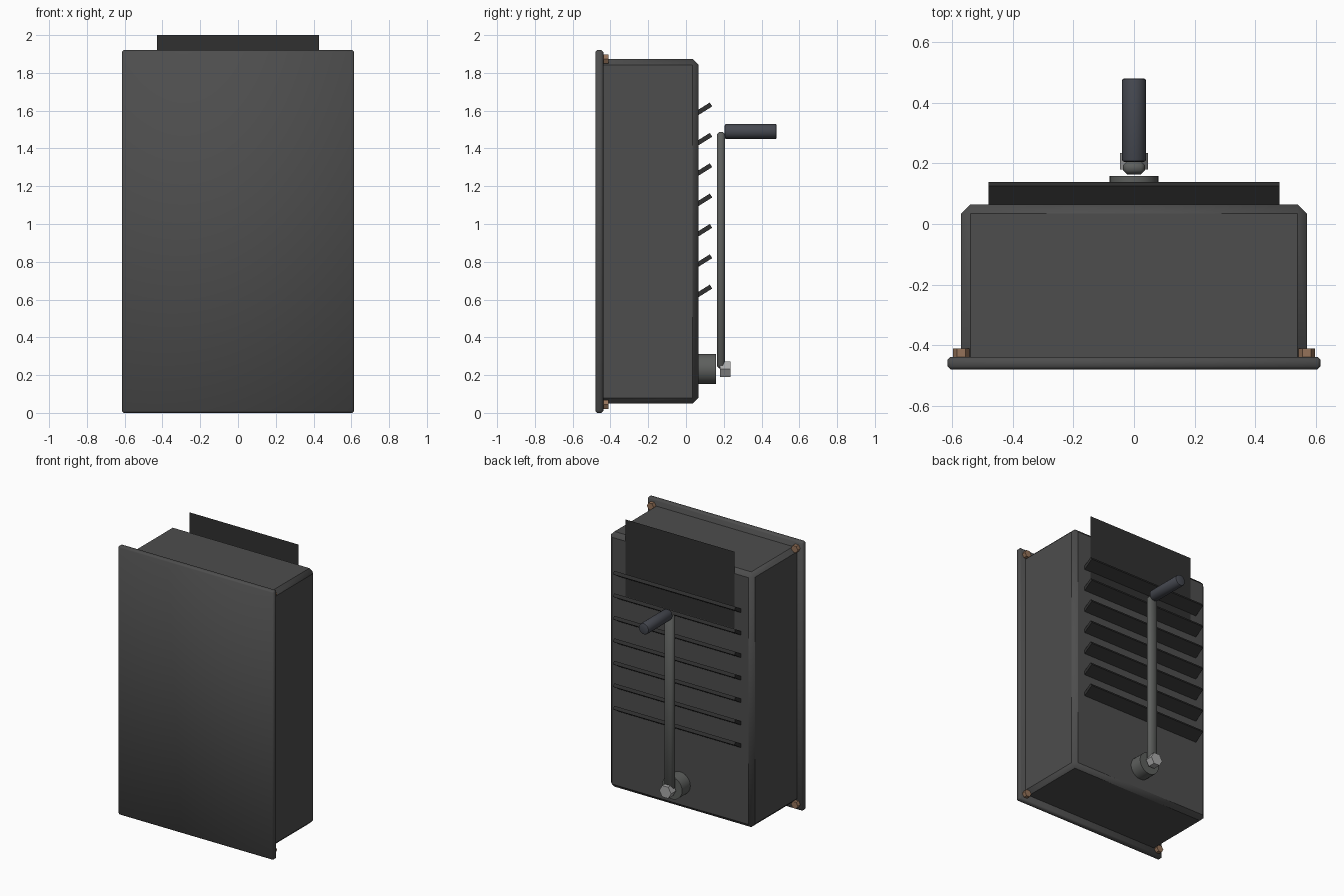
import bpy, math

if "Cube" in bpy.data.objects:
    bpy.data.objects.remove(bpy.data.objects["Cube"])


def material(name, rgb):
    m = bpy.data.materials.new(name)
    m.diffuse_color = (*rgb, 1)
    m.use_nodes = True
    m.node_tree.nodes["Principled BSDF"].inputs["Base Color"].default_value = m.diffuse_color
    return m


DARK = material("dark_metal", (0.075, 0.075, 0.075))
BLACK = material("black_panel", (0.03, 0.03, 0.03))
STEEL = material("steel", (0.11, 0.115, 0.11))
BRIGHT = material("bright_steel", (0.4, 0.4, 0.4))
GRIP = material("grip", (0.06, 0.065, 0.08))
COPPER = material("copper", (0.3, 0.17, 0.1))


def finish(o, name, mat, bevel, angle, segments=1):
    o.name = name
    o.data.materials.append(mat)
    if bevel:
        mod = o.modifiers.new("bevel", 'BEVEL')
        mod.width, mod.segments = bevel, segments
        mod.limit_method = 'ANGLE'
        mod.angle_limit = math.radians(40)
        bpy.ops.object.modifier_apply(modifier=mod.name)
    bpy.ops.object.shade_smooth_by_angle(angle=math.radians(angle))
    return o


def box(name, lo, hi, mat, bevel=0, angle=50):
    centre = [(a + b) / 2 for a, b in zip(lo, hi)]
    bpy.ops.mesh.primitive_cube_add(size=1, location=centre)
    o = bpy.context.object
    o.scale = [b - a for a, b in zip(lo, hi)]
    bpy.ops.object.transform_apply(location=False, rotation=False, scale=True)
    return finish(o, name, mat, bevel, angle)


def rod(name, x, z, y0, y1, r, sides, mat, bevel=0, angle=35, segments=1):
    """Cylinder along y; hexes get their corners on the x axis."""
    bpy.ops.mesh.primitive_cylinder_add(
        vertices=sides, radius=r, depth=y1 - y0, location=(x, (y0 + y1) / 2, z),
        rotation=(math.pi / 2, 0, 0))
    o = bpy.context.object
    bpy.ops.object.transform_apply(location=False, rotation=True, scale=False)
    if sides == 6:
        o.rotation_euler[1] = math.pi / 6
    return finish(o, name, mat, bevel, angle, segments)


# Flange plate on the front and the housing behind it
box("front_plate", (-0.615, -0.48, 0), (0.615, -0.438, 1.92), DARK, 0.01)
body = box("housing", (-0.57, -0.46, 0.05), (0.57, 0.065, 1.873), DARK)
body.data.attributes.new("bevel_weight_edge", 'FLOAT', 'EDGE')
weights = body.data.attributes["bevel_weight_edge"].data
for e in body.data.edges:
    hidden = all(body.data.vertices[v].co.y < 0 for v in e.vertices)
    weights[e.index].value = 0.0 if hidden else 1.0
mod = body.modifiers.new("bevel", 'BEVEL')
mod.limit_method, mod.width, mod.segments = 'WEIGHT', 0.03, 1
bpy.ops.object.modifier_apply(modifier=mod.name)
bpy.ops.object.shade_smooth_by_angle(angle=math.radians(60))

# Corner bolts
for x in (-0.57, 0.57):
    for z in (0.045, 1.873):
        rod("corner_bolt", x, z, -0.445, -0.41, 0.027, 6, COPPER)

# Tilted louvre slats
tilt = math.radians(32)
for i in range(7):
    o = box("louvre", (-0.48, -0.05, -0.012), (0.48, 0.05, 0.012), BLACK, 0, 30)
    o.location = (0, 0.09, 0.642 + 0.1607 * i)
    o.rotation_euler[0] = tilt

# Thin label sheet
bpy.ops.mesh.primitive_plane_add(size=1, location=(0, 0.067, 1.725),
                                 rotation=(-math.pi / 2, 0, 0))
sheet = bpy.context.object
sheet.scale = (0.86, 0.55, 1)
sheet.name = "back_sheet"
sheet.data.materials.append(BLACK)

# Crank: hub, arm, nut and grip
rod("crank_hub", 0, 0.232, 0.05, 0.158, 0.08, 24, STEEL)
box("crank_arm", (-0.036, 0.164, 0.235), (0.036, 0.207, 1.487), STEEL, 0.013)
rod("crank_nut", 0, 0.232, 0.18, 0.235, 0.047, 6, BRIGHT)
rod("crank_grip", 0, 1.49, 0.205, 0.48, 0.04, 20, GRIP, 0.008, 35, 2)
